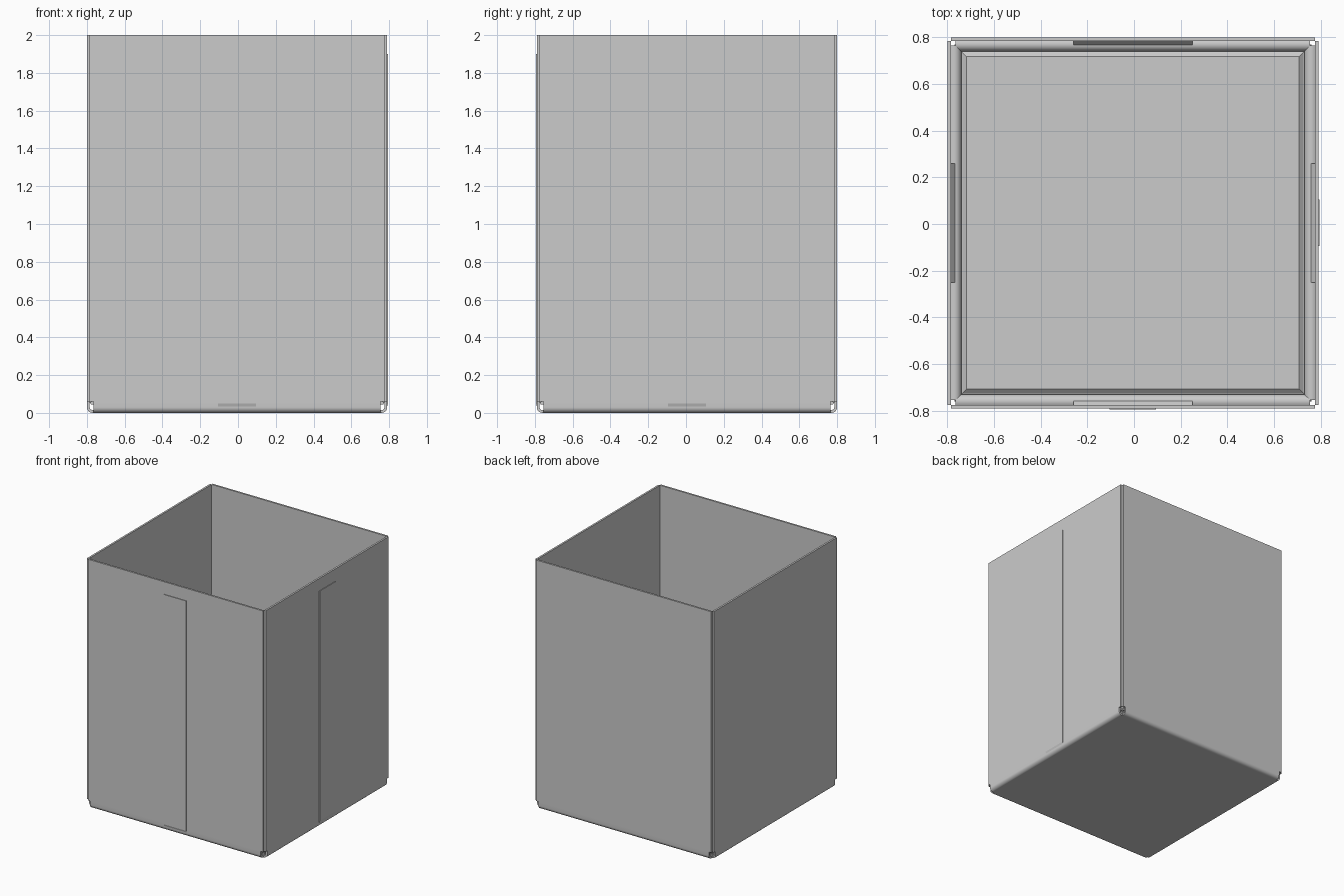
import bpy
from math import cos, sin, pi, radians
from mathutils import Matrix

cube = bpy.data.objects.get("Cube")
if cube:
    bpy.data.objects.remove(cube)

CENTRE = Matrix.Translation((-0.005, 0.005, 0))
HALF = 0.795       # outer face of the walls
SHEET = 0.015      # sheet thickness
ROLL = 0.03        # radius of the rolled bottom edge
TOP = 2.0

grey = bpy.data.materials.new("light_grey_metal")
grey.use_nodes = True
grey.diffuse_color = (0.6, 0.6, 0.6, 1)
grey.node_tree.nodes["Principled BSDF"].inputs["Base Color"].default_value = (0.6, 0.6, 0.6, 1)


def make(name, verts, faces, turn=0, smooth=False):
    mesh = bpy.data.meshes.new(name)
    mesh.from_pydata(verts, [], faces)
    mesh.transform(CENTRE @ Matrix.Rotation(turn, 4, "Z"))
    mesh.materials.append(grey)
    obj = bpy.data.objects.new(name, mesh)
    bpy.context.collection.objects.link(obj)
    if smooth:
        bpy.ops.object.select_all(action="DESELECT")
        obj.select_set(True)
        bpy.context.view_layer.objects.active = obj
        bpy.ops.object.shade_smooth_by_angle(angle=radians(35))
    return obj


def side_prism(name, profile, half_length, turn, smooth=False):
    """Extrude an (outward, height) profile along one side; turn 0 is the front."""
    n = len(profile)
    verts = [(x, -u, z) for x in (-half_length, half_length) for u, z in profile]
    faces = [(i, (i + 1) % n, n + (i + 1) % n, n + i) for i in range(n)]
    faces += [tuple(reversed(range(n))), tuple(range(n, 2 * n))]
    # Keep normals outward for either profile direction
    area = sum(profile[i - 1][0] * profile[i][1] - profile[i][0] * profile[i - 1][1]
               for i in range(n))
    if area > 0:
        faces = [f[::-1] for f in faces]
    return make(name, verts, faces, turn, smooth)


def arc(radius, start, end, steps=24):
    """Arc about the centre of the rolled edge."""
    angles = [radians(start + (end - start) * i / steps) for i in range(steps + 1)]
    return [(HALF - ROLL + radius * cos(a), ROLL + radius * sin(a)) for a in angles]


inner = HALF - SHEET
wall = [(HALF, TOP), (HALF, 2 * ROLL), (inner, 2 * ROLL), (inner, TOP)]
# Sheet curling under, inward and back up to the wall
hem = ([(HALF, 2 * ROLL)] + arc(ROLL, 0, -300)
       + arc(ROLL - SHEET, -300, 0) + [(inner, 2 * ROLL)])
strip = [(inner, 0.08), (inner - 0.017, 0.06), (inner - 0.017, 0.055), (inner, 0.055)]
label = [(HALF, 1.9), (HALF + 0.005, 1.9), (HALF + 0.005, 0.05), (HALF, 0.035)]

# Four walls, each with a rolled bottom edge and a short inner strip
for i, side in enumerate(("front", "left", "back", "right")):
    turn = i * pi / 2
    side_prism(side + "_wall", wall, inner, turn)
    side_prism(side + "_rolled_edge", hem, HALF - 0.035, turn, True)
    side_prism(side + "_inner_strip", strip, 0.255, turn)

# Label plates on two adjoining walls
side_prism("front_label_plate", label, 0.1, 0)
side_prism("left_label_plate", label, 0.1, pi / 2)

# Floor panel with a bevelled upper edge
levels = [(HALF - ROLL, 0), (0.73, 0.02), (0.713, 0.035)]
verts = [(sx * h, sy * h, z) for h, z in levels
         for sx, sy in ((-1, -1), (1, -1), (1, 1), (-1, 1))]
faces = [(3, 2, 1, 0), (8, 9, 10, 11)]
for k in (0, 4):
    faces += [(k + j, k + (j + 1) % 4, k + 4 + (j + 1) % 4, k + 4 + j) for j in range(4)]
make("floor_panel", verts, faces)
